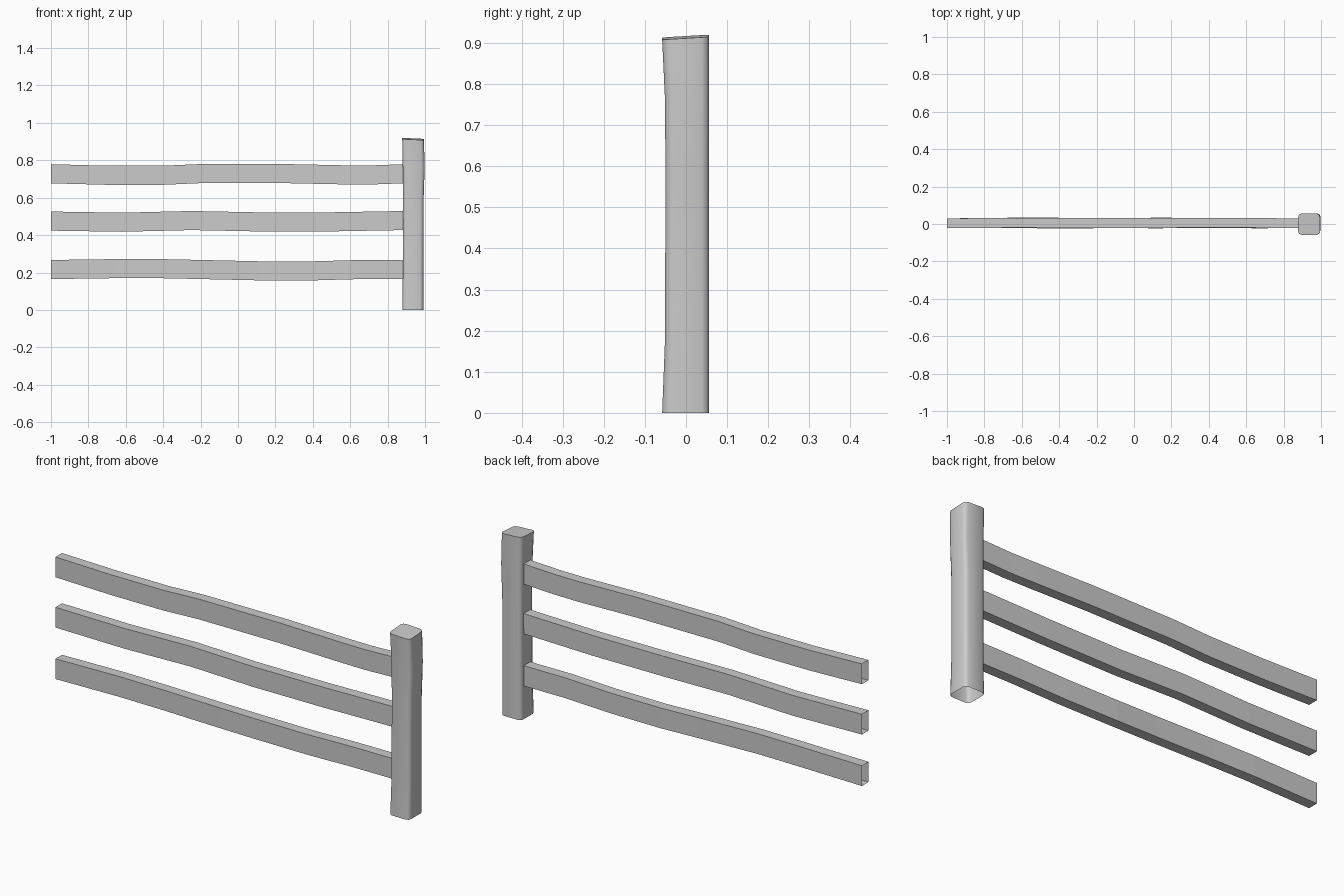
import bpy, bmesh, math

if "Cube" in bpy.data.objects:
    bpy.data.objects.remove(bpy.data.objects["Cube"])


def loft(name, rings, cap_last=False):
    """Skin a list of equal closed rings, optionally closing the last one."""
    bm = bmesh.new()
    loops = [[bm.verts.new(p) for p in ring] for ring in rings]
    n = len(loops[0])
    for a, b in zip(loops, loops[1:]):
        for i in range(n):
            j = (i + 1) % n
            bm.faces.new((a[i], a[j], b[j], b[i]))
    if cap_last:
        bm.faces.new(loops[-1])
    mesh = bpy.data.meshes.new(name)
    bm.to_mesh(mesh)
    bm.free()
    obj = bpy.data.objects.new(name, mesh)
    bpy.context.collection.objects.link(obj)
    return obj


# Wavy rails, open at both ends: (x, centre z, centre y)
rails = {
    "top_rail": [(-1, .728, .004), (-.7, .720, .006), (-.4, .720, .006), (-.2, .729, .005),
                 (.25, .729, .006), (.58, .722, .007), (.72, .722, .005), (.885, .728, .004)],
    "middle_rail": [(-1, .475, .004), (-.62, .469, .008), (-.25, .478, .007),
                    (.1, .471, .003), (.5, .471, .005), (.885, .478, .004)],
    "bottom_rail": [(-1, .216, .004), (-.65, .221, .005), (-.42, .221, .002), (-.1, .214, .004),
                    (.12, .209, .008), (.4, .209, .006), (.65, .216, .003), (.885, .216, .004)],
}
HY, HZ = .026, .051
for name, path in rails.items():
    loft(name, [[(x, y - HY, z - HZ), (x, y + HY, z - HZ), (x, y + HY, z + HZ), (x, y - HY, z + HZ)]
                for x, z, y in path])


# Post: rounded square section, open base, slanted top
def post_ring(x0, x1, y0, y1, z, slant=0.0, r=.018):
    ring = []
    corners = [(x1 - r, y1 - r), (x0 + r, y1 - r), (x0 + r, y0 + r), (x1 - r, y0 + r)]
    for k, (cx, cy) in enumerate(corners):
        for s in range(3):
            a = math.pi / 2 * (k + s / 2)
            x, y = cx + r * math.cos(a), cy + r * math.sin(a)
            ring.append((x, y, z + slant * (y - .8 * (x - .936))))
    return ring


post = loft("post", [
    post_ring(.879, .991, -.058, .056, 0),
    post_ring(.881, .991, -.051, .056, .18),
    post_ring(.882, .992, -.050, .056, .58),
    post_ring(.881, .998, -.051, .056, .76),
    post_ring(.878, .994, -.058, .056, .914, .06),
], cap_last=True)
bpy.ops.object.select_all(action='DESELECT')
post.select_set(True)
bpy.context.view_layer.objects.active = post
bpy.ops.object.shade_smooth_by_angle(angle=math.radians(50))
